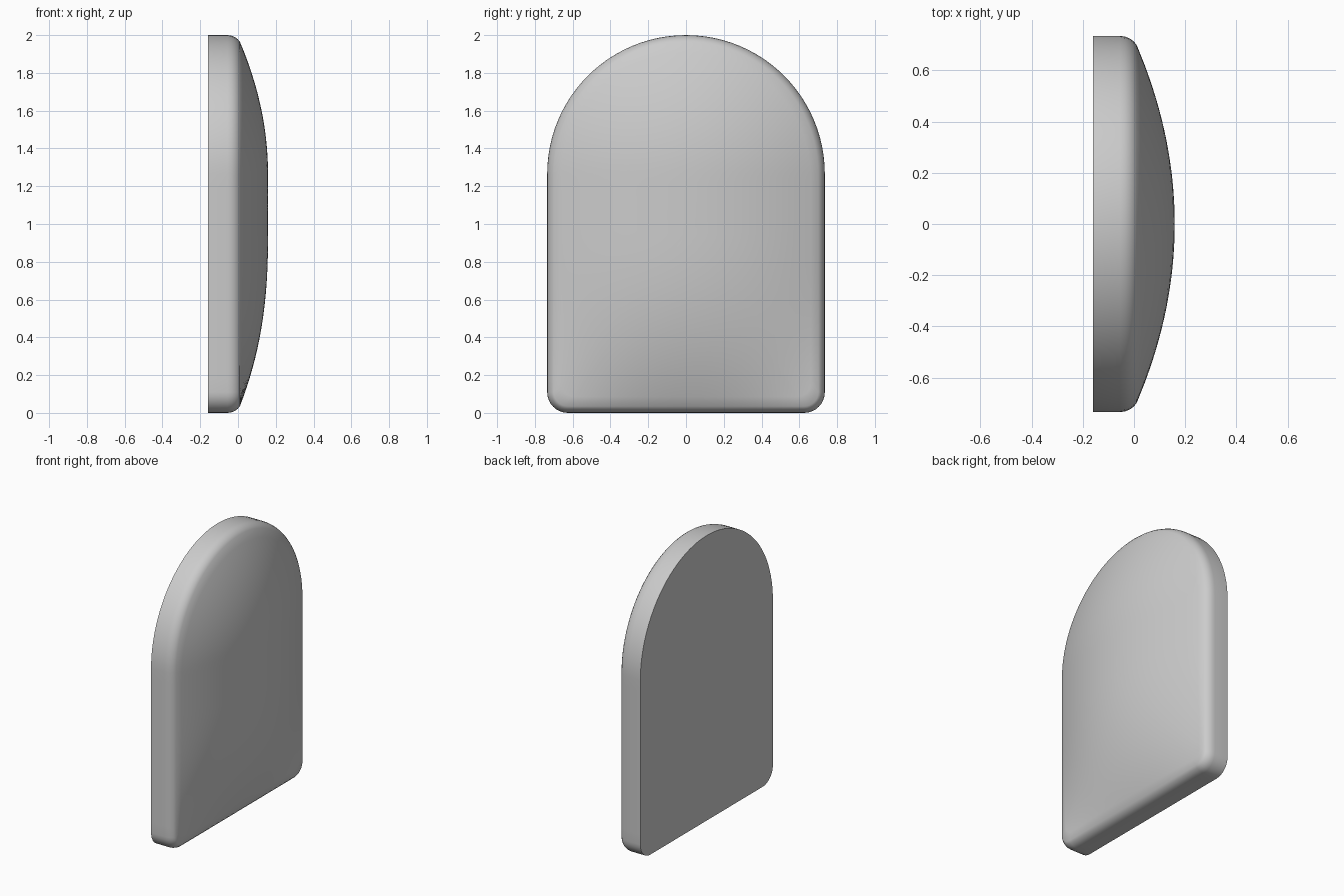
import bpy
import bmesh
from math import sin, cos, pi, radians

HALF_W, SHOULDER, CORNER = 0.735, 1.265, 0.11
CENTRE_Z = 0.95

if "Cube" in bpy.data.objects:
    bpy.data.objects.remove(bpy.data.objects["Cube"])


def arc(cy, cz, r, a0, a1, n):
    return [(cy + r * cos(a0 + (a1 - a0) * i / n), cz + r * sin(a0 + (a1 - a0) * i / n))
            for i in range(n + 1)]


def line(p, q, n):
    """Points strictly between p and q."""
    return [(p[0] + (q[0] - p[0]) * i / n, p[1] + (q[1] - p[1]) * i / n) for i in range(1, n)]


def outline(inset):
    """Arched outline with rounded lower corners, drawn in by the inset."""
    w, c = HALF_W - inset, CORNER - inset
    top = arc(0, SHOULDER, w, 0, pi, 48)
    left = arc(-HALF_W + CORNER, CORNER, c, pi, 1.5 * pi, 8)
    right = arc(HALF_W - CORNER, CORNER, c, 1.5 * pi, 2 * pi, 8)
    return (top + line(top[-1], left[0], 16) + left + line(left[-1], right[0], 20)
            + right + line(right[-1], top[0], 16))


RIM_INSET, RIM_X, BULGE = 0.035, 0.01, 0.149


def dome(y, z):
    """Height of the bulging face, falling to the rim on all sides."""
    arch = 1 - (y * y + max(0, z - SHOULDER) ** 2) / (HALF_W - RIM_INSET) ** 2
    foot = 1 - (max(0, CENTRE_Z - z) / (CENTRE_Z - RIM_INSET)) ** 2.4
    return RIM_X + BULGE * max(0, arch) * max(0, foot)


bm = bmesh.new()

# Flat back, straight wall and rounded rim
rings = []
for x, inset in [(-0.16, 0), (-0.055, 0), (-0.035, 0.003), (-0.017, 0.01),
                 (-0.002, 0.021), (RIM_X, RIM_INSET)]:
    rings.append([bm.verts.new((x, y, z)) for y, z in outline(inset)])

# Bulging face, in rings shrinking to the centre
rim = outline(RIM_INSET)
STEPS = 18
for k in range(1, STEPS):
    s = 1 - k / STEPS
    pts = [(y * s, CENTRE_Z + (z - CENTRE_Z) * s) for y, z in rim]
    rings.append([bm.verts.new((dome(y, z), y, z)) for y, z in pts])
tip = bm.verts.new((dome(0, CENTRE_Z), 0, CENTRE_Z))

n = len(rim)
for a, b in zip(rings, rings[1:]):
    for i in range(n):
        j = (i + 1) % n
        bm.faces.new((a[i], a[j], b[j], b[i]))
for i in range(n):
    bm.faces.new((rings[-1][i], rings[-1][(i + 1) % n], tip))
bm.faces.new(rings[0][::-1])
bmesh.ops.recalc_face_normals(bm, faces=bm.faces[:])

mesh = bpy.data.meshes.new("arched_panel")
bm.to_mesh(mesh)
bm.free()
panel = bpy.data.objects.new("arched_panel", mesh)
bpy.context.collection.objects.link(panel)

# Plain grey
grey = bpy.data.materials.new("plain_grey")
grey.use_nodes = True
colour = (0.6, 0.6, 0.6, 1)
grey.diffuse_color = colour
grey.node_tree.nodes["Principled BSDF"].inputs["Base Color"].default_value = colour
mesh.materials.append(grey)

bpy.context.view_layer.objects.active = panel
panel.select_set(True)
bpy.ops.object.shade_smooth_by_angle(angle=radians(40))
